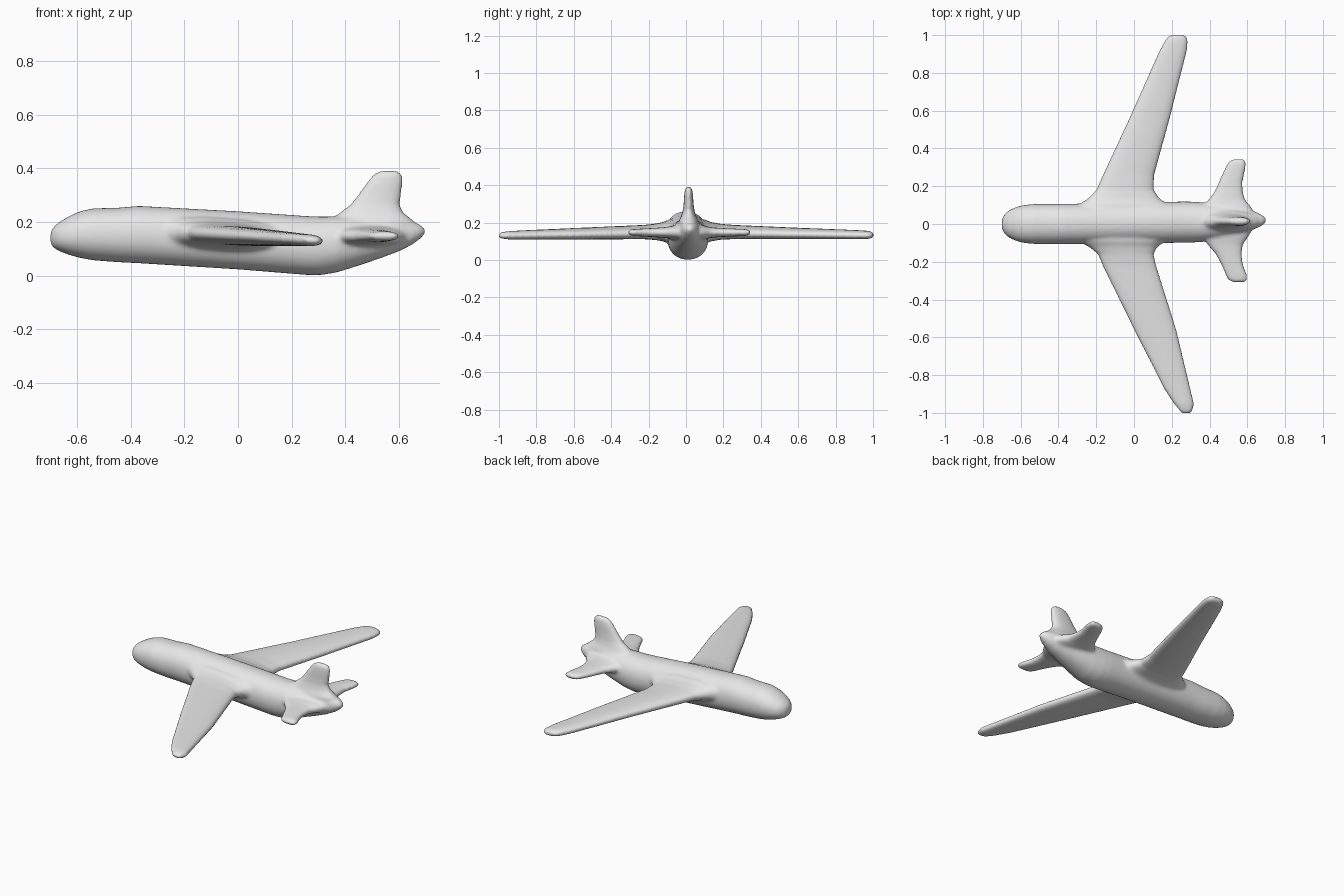
import bpy, bmesh, math


def span(centre, size):
    return (centre - size / 2, centre + size / 2)


def loft(bm, axis, stations, power=2.0, tilt=0.0, sides=40):
    """Skin closed oval rings. Station: position, (low, high) of the two other axes."""
    others = [i for i in range(3) if i != axis]
    rings = []
    for pos, u, v in stations:
        ring = []
        for k in range(sides):
            a = 2 * math.pi * k / sides
            c, s = math.cos(a), math.sin(a)
            c = math.copysign(abs(c) ** (2 / power), c)
            s = math.copysign(abs(s) ** (2 / power), s)
            p = [0.0, 0.0, 0.0]
            p[axis] = pos
            p[others[0]] = (u[0] + u[1]) / 2 + c * (u[1] - u[0]) / 2
            p[others[1]] = (v[0] + v[1]) / 2 + s * (v[1] - v[0]) / 2
            p[2] -= tilt * p[0]
            ring.append(bm.verts.new(p))
        rings.append(ring)
    faces = [bm.faces.new(rings[0]), bm.faces.new(rings[-1])]
    for r0, r1 in zip(rings, rings[1:]):
        for k in range(sides):
            n = (k + 1) % sides
            faces.append(bm.faces.new((r0[k], r0[n], r1[n], r1[k])))
    bmesh.ops.recalc_face_normals(bm, faces=faces)


bm = bmesh.new()

# Fuselage: x, side centre, width, bottom, top
body = [
    (-0.70, 0, 0.04, 0.12, 0.16), (-0.69, 0, 0.09, 0.105, 0.18),
    (-0.67, 0, 0.135, 0.092, 0.198), (-0.63, 0, 0.175, 0.077, 0.222),
    (-0.59, 0, 0.198, 0.066, 0.24), (-0.54, 0, 0.21, 0.057, 0.251),
    (-0.45, 0, 0.213, 0.05, 0.253), (-0.37, 0, 0.213, 0.046, 0.26),
    (0.00, 0.005, 0.215, 0.023, 0.24), (0.26, 0.01, 0.218, 0.002, 0.222),
    (0.31, 0.01, 0.216, 0.002, 0.22), (0.37, 0.01, 0.208, 0.012, 0.221),
    (0.45, 0.013, 0.185, 0.037, 0.222), (0.53, 0.015, 0.153, 0.064, 0.22),
    (0.60, 0.018, 0.115, 0.09, 0.213), (0.65, 0.02, 0.085, 0.115, 0.203),
    (0.68, 0.02, 0.055, 0.137, 0.19), (0.70, 0.02, 0.02, 0.158, 0.172),
]
loft(bm, 0, [(x, span(c, w), (lo, hi)) for x, c, w, lo, hi in body], power=2.15)

# Wings: y, leading edge, trailing edge, thickness (flared into the body)
wing_a = [
    (0.0, -0.33, 0.22, 0.13), (0.10, -0.30, 0.19, 0.125), (0.13, -0.25, 0.14, 0.10),
    (0.18, -0.20, 0.105, 0.082), (0.26, -0.165, 0.108, 0.072),
    (0.55, -0.03, 0.188, 0.06), (0.91, 0.13, 0.279, 0.047),
    (0.97, 0.163, 0.286, 0.043), (0.993, 0.18, 0.278, 0.034), (1.003, 0.20, 0.262, 0.018),
]
wing_b = [
    (0.0, -0.33, 0.20, 0.13), (-0.09, -0.30, 0.17, 0.125), (-0.12, -0.24, 0.125, 0.10),
    (-0.16, -0.19, 0.104, 0.085), (-0.22, -0.167, 0.118, 0.073),
    (-0.56, 0.0, 0.225, 0.06), (-0.875, 0.16, 0.30, 0.047),
    (-0.95, 0.21, 0.318, 0.043), (-0.985, 0.238, 0.312, 0.034), (-1.003, 0.255, 0.298, 0.018),
]
for wing in (wing_a, wing_b):
    loft(bm, 1, [(y, (a, b), span(0.148, t)) for y, a, b, t in wing], 2.4, tilt=0.06)

# Tailplanes: y, leading edge, trailing edge, thickness
tail_a = [
    (0.02, 0.33, 0.66, 0.09), (0.09, 0.355, 0.62, 0.075), (0.13, 0.395, 0.587, 0.058),
    (0.17, 0.425, 0.577, 0.05), (0.225, 0.45, 0.575, 0.044), (0.30, 0.483, 0.592, 0.038),
    (0.33, 0.50, 0.594, 0.033), (0.343, 0.525, 0.58, 0.018),
]
tail_b = [
    (0.02, 0.33, 0.66, 0.09), (-0.06, 0.35, 0.61, 0.075), (-0.11, 0.39, 0.577, 0.058),
    (-0.16, 0.433, 0.57, 0.05), (-0.215, 0.462, 0.578, 0.044), (-0.27, 0.485, 0.598, 0.038),
    (-0.295, 0.498, 0.602, 0.033), (-0.308, 0.52, 0.588, 0.018),
]
for tail in (tail_a, tail_b):
    loft(bm, 1, [(y, (a, b), span(0.147, t)) for y, a, b, t in tail], 2.4)

# Fin: z, leading edge, trailing edge, thickness
fin = [
    (0.15, 0.34, 0.66, 0.12), (0.205, 0.345, 0.655, 0.11), (0.235, 0.38, 0.617, 0.08),
    (0.265, 0.42, 0.603, 0.062), (0.30, 0.447, 0.609, 0.053), (0.34, 0.475, 0.614, 0.048),
    (0.37, 0.498, 0.614, 0.042), (0.383, 0.512, 0.608, 0.034), (0.391, 0.535, 0.595, 0.018),
]
loft(bm, 2, [(z, (a, b), span(0.014, t)) for z, a, b, t in fin], 2.3)

mesh = bpy.data.meshes.new("airplane_body")
bm.to_mesh(mesh)
bm.free()
plane = bpy.data.objects.new("airplane_body", mesh)
bpy.context.collection.objects.link(plane)

grey = bpy.data.materials.new("light_grey")
grey.diffuse_color = (0.8, 0.8, 0.8, 1.0)
mesh.materials.append(grey)

# Fuse the parts into one soft skin with rounded joints
remesh = plane.modifiers.new("fuse", 'REMESH')
remesh.mode = 'VOXEL'
remesh.voxel_size = 0.009
remesh.use_smooth_shade = True
soften = plane.modifiers.new("soften", 'SMOOTH')
soften.factor = 0.5
soften.iterations = 6
